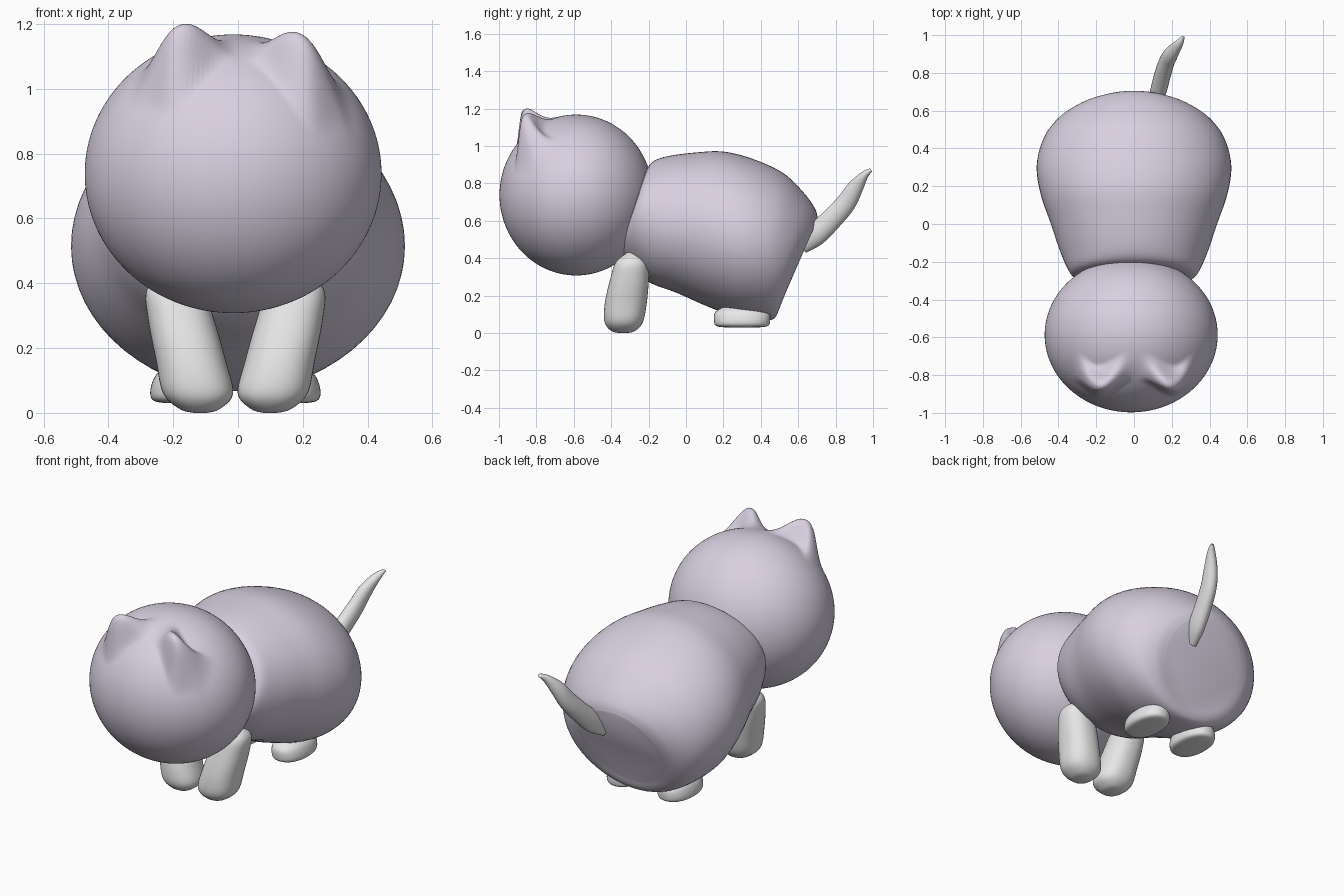
import bpy, bmesh, math
from mathutils import Vector

if "Cube" in bpy.data.objects:
    bpy.data.objects.remove(bpy.data.objects["Cube"])


def material(name, color):
    m = bpy.data.materials.new(name)
    m.diffuse_color = (*color, 1)
    m.use_nodes = True
    m.node_tree.nodes["Principled BSDF"].inputs["Base Color"].default_value = m.diffuse_color
    return m


LAVENDER = material("lavender", (0.69, 0.63, 0.75))
GREY = material("light_grey", (0.80, 0.80, 0.80))


def finish(name, bm, mat, angle=60):
    bmesh.ops.recalc_face_normals(bm, faces=bm.faces)
    mesh = bpy.data.meshes.new(name)
    bm.to_mesh(mesh)
    bm.free()
    mesh.materials.append(mat)
    ob = bpy.data.objects.new(name, mesh)
    bpy.context.collection.objects.link(ob)
    bpy.context.view_layer.objects.active = ob
    ob.select_set(True)
    bpy.ops.object.shade_smooth_by_angle(angle=math.radians(angle))
    ob.select_set(False)
    return ob


def spline(rows, steps):
    """Catmull-Rom through rows of equal length."""
    out, n = [], len(rows)
    for i in range(n - 1):
        a, b, c, d = (rows[max(0, min(n - 1, i + k))] for k in (-1, 0, 1, 2))
        for s in range(steps):
            t = s / steps
            out.append([0.5 * (2 * q + (r - p) * t + (2 * p - 5 * q + 4 * r - w) * t * t
                               + (3 * q - p - 3 * r + w) * t ** 3)
                        for p, q, r, w in zip(a, b, c, d)])
    out.append(list(rows[-1]))
    return out


def loft(name, sections, mat, sides=40, power=1.0):
    """Skin over rings given as (centre, half axis u, half axis v)."""
    bm = bmesh.new()
    rings = []
    for c, u, v in sections:
        ring = []
        for k in range(sides):
            a = 2 * math.pi * k / sides
            ca, sa = math.cos(a), math.sin(a)
            ca = math.copysign(abs(ca) ** power, ca)
            sa = math.copysign(abs(sa) ** power, sa)
            ring.append(bm.verts.new(c + u * ca + v * sa))
        rings.append(ring)
    for r0, r1 in zip(rings, rings[1:]):
        for k in range(sides):
            j = (k + 1) % sides
            bm.faces.new((r0[k], r0[j], r1[j], r1[k]))
    bm.faces.new(rings[0])
    bm.faces.new(rings[-1])
    return finish(name, bm, mat)


# Body: tilted oval rings (bottom y, bottom z, top y, top z, half width)
body_rows = [
    (-0.335, 0.48, -0.22, 0.86, 0.26),
    (-0.345, 0.42, -0.18, 0.915, 0.33),
    (-0.22, 0.285, -0.10, 0.945, 0.385),
    (-0.05, 0.215, 0.05, 0.965, 0.44),
    (0.12, 0.14, 0.20, 0.97, 0.495),
    (0.26, 0.09, 0.36, 0.93, 0.515),
    (0.38, 0.07, 0.52, 0.855, 0.48),
    (0.455, 0.07, 0.63, 0.75, 0.41),
    (0.485, 0.095, 0.69, 0.665, 0.33),
    (0.50, 0.14, 0.705, 0.61, 0.26),
]
sections = []
for by, bz, ty, tz, w in spline(body_rows, 5):
    sections.append((Vector((0, (by + ty) / 2, (bz + tz) / 2)), Vector((w, 0, 0)),
                     Vector((0, (ty - by) / 2, (tz - bz) / 2))))
loft("body", sections, LAVENDER, 64)

# Head: ellipsoid with the two ears pulled up from its surface
bm = bmesh.new()
bmesh.ops.create_uvsphere(bm, u_segments=180, v_segments=110, radius=1)
for v in bm.verts:
    x, y, z = v.co.x * 0.458, v.co.y * 0.41, v.co.z * 0.43
    if z > 0:
        off = abs(x - 0.025) - 0.20
        t = min(1, abs(off) / (0.20 if off < 0 else 0.15))
        lift = math.cos(t * math.pi / 2) ** 2.4
        front = y - (-0.215 - 0.075 * lift)          # distance behind the ear ridge
        t = min(1, abs(front) / (0.04 if front < 0 else 0.14))
        fall = math.cos(t * math.pi / 2) ** 2
        z += 0.185 * lift * fall
    v.co = (x - 0.015, y - 0.587, z + 0.738)
finish("head_with_ears", bm, LAVENDER, 80)

# Front legs: rounded pillars leaning outward (x, y, z, half width, half depth)
leg_rows = [
    (0.108, -0.335, 0.0, 0.02, 0.02),
    (0.110, -0.335, 0.012, 0.062, 0.065),
    (0.115, -0.333, 0.06, 0.108, 0.103),
    (0.137, -0.322, 0.16, 0.108, 0.112),
    (0.168, -0.302, 0.29, 0.102, 0.103),
    (0.186, -0.290, 0.38, 0.088, 0.085),
    (0.190, -0.285, 0.43, 0.03, 0.03),
]
# Hind feet: low oval pads
foot_rows = [
    (0.165, 0.30, 0.03, 0.05, 0.09),
    (0.165, 0.30, 0.038, 0.088, 0.138),
    (0.165, 0.30, 0.065, 0.098, 0.150),
    (0.162, 0.30, 0.11, 0.088, 0.145),
    (0.160, 0.30, 0.14, 0.06, 0.10),
]
for side, s in (("left", 1), ("right", -1)):
    for name, rows, p in (("front_leg", leg_rows, 0.88), ("hind_foot", foot_rows, 0.9)):
        sections = [(Vector((s * x - 0.008, y, z)), Vector((w, 0, 0)), Vector((0, d, 0)))
                    for x, y, z, w, d in spline(rows, 5)]
        loft(f"{name}_{side}", sections, GREY, 40, p)

# Tail: wavy taper (x, y, z, half width, half thickness)
tail = spline([
    (0.10, 0.62, 0.45, 0.025, 0.03),
    (0.125, 0.69, 0.52, 0.042, 0.058),
    (0.15, 0.785, 0.615, 0.044, 0.057),
    (0.172, 0.855, 0.695, 0.042, 0.053),
    (0.20, 0.907, 0.78, 0.038, 0.042),
    (0.235, 0.955, 0.845, 0.026, 0.022),
    (0.258, 0.99, 0.872, 0.010, 0.010),
], 5)
sections = []
for i, (x, y, z, w, d) in enumerate(tail):
    a, b = tail[max(0, i - 1)], tail[min(len(tail) - 1, i + 1)]
    along = Vector((0, b[1] - a[1], b[2] - a[2])).normalized()
    sections.append((Vector((x, y, z)), Vector((w, 0, 0)),
                     Vector((0, -along.z, along.y)) * d))
loft("tail", sections, GREY, 24)
